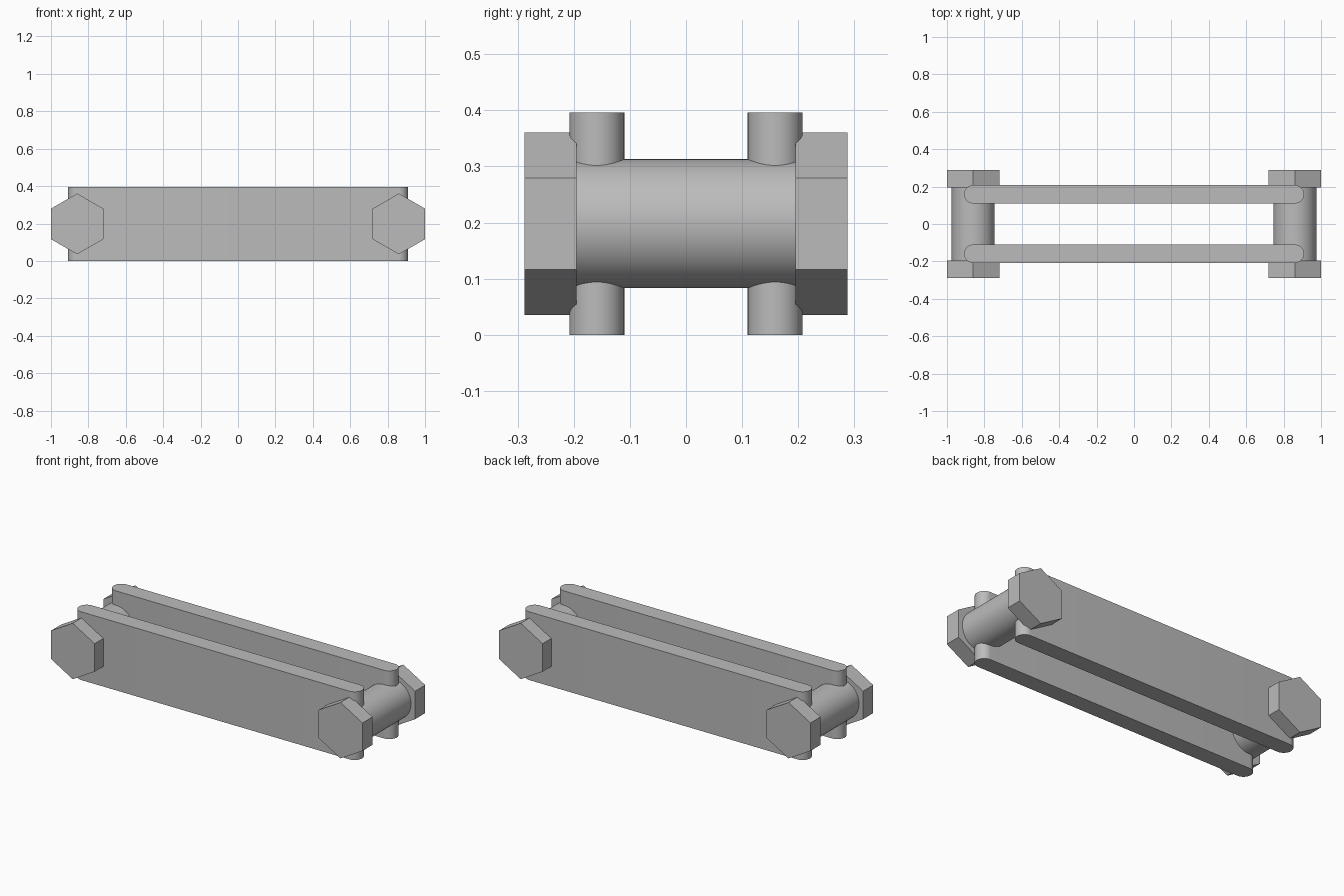
import bpy, bmesh, math
from mathutils import Matrix, Vector

cube = bpy.data.objects.get("Cube")
if cube:
    bpy.data.objects.remove(cube, do_unlink=True)

# Shared dimensions
PIN_X = 0.86
PIN_Z = 0.198
PLATE_Y = 0.159
PLATE_R = 0.049
HEIGHT = 0.396
HEAD_IN, HEAD_OUT = 0.195, 0.288

steel = bpy.data.materials.new("plain grey steel")
steel.use_nodes = True
GREY = (0.5, 0.5, 0.5, 1)
steel.diffuse_color = GREY
steel.node_tree.nodes["Principled BSDF"].inputs["Base Color"].default_value = GREY


def prism(name, outline, depth, matrix):
    """Extrude a closed 2D outline along local z, centred, then place it."""
    bm = bmesh.new()
    face = bm.faces.new([bm.verts.new((x, y, -depth / 2)) for x, y in outline])
    extruded = bmesh.ops.extrude_face_region(bm, geom=[face])["geom"]
    top = [v for v in extruded if isinstance(v, bmesh.types.BMVert)]
    bmesh.ops.translate(bm, verts=top, vec=(0, 0, depth))
    bmesh.ops.recalc_face_normals(bm, faces=bm.faces)
    bm.transform(matrix)
    mesh = bpy.data.meshes.new(name)
    bm.to_mesh(mesh)
    bm.free()
    mesh.materials.append(steel)
    obj = bpy.data.objects.new(name, mesh)
    bpy.context.collection.objects.link(obj)
    bpy.ops.object.select_all(action='DESELECT')
    obj.select_set(True)
    bpy.context.view_layer.objects.active = obj
    bpy.ops.object.shade_smooth_by_angle(angle=math.radians(30))
    return obj


def arc(cx, radius, start, sweep, count):
    angles = [start + sweep * i / count for i in range(count + 1)]
    return [(cx + radius * math.cos(a), radius * math.sin(a)) for a in angles]


def along_y(x, y):
    return Matrix.Translation((x, y, PIN_Z)) @ Matrix.Rotation(math.pi / 2, 4, 'X')


# Link plates with rounded ends
half = math.pi / 2
slot = (arc(PIN_X, PLATE_R, -half, math.pi, 24)
        + arc(-PIN_X, PLATE_R, half, math.pi, 24))
for side, sy in (("front", -1), ("back", 1)):
    place = Matrix.Translation(Vector((0, sy * PLATE_Y, HEIGHT / 2)))
    prism(side + "_link_plate", slot, HEIGHT, place)

# Round pins with a hexagonal head on each end
circle = arc(0, 0.115, 0, 2 * math.pi, 64)[:-1]
hexagon = arc(0, 0.1625, half, 2 * math.pi, 6)[:-1]
for end, sx in (("right", -1), ("left", 1)):
    prism(end + "_pin", circle, 2 * HEAD_IN, along_y(sx * PIN_X, 0))
    for side, sy in (("front", -1), ("back", 1)):
        prism(f"{end}_{side}_hex_head", hexagon, HEAD_OUT - HEAD_IN,
              along_y(sx * PIN_X, sy * (HEAD_IN + HEAD_OUT) / 2))
